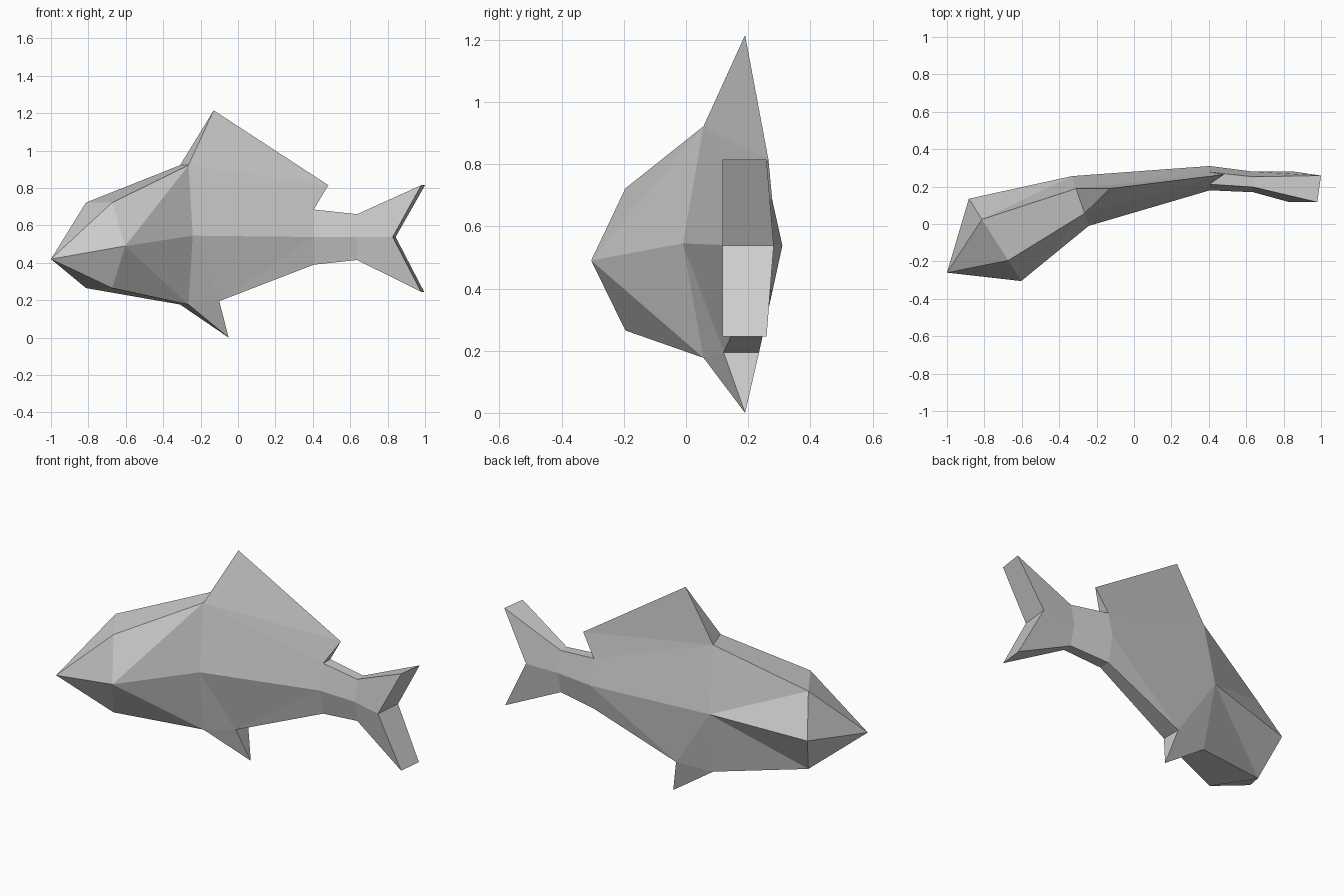
import bpy
import bmesh
from mathutils import Vector

cube = bpy.data.objects.get("Cube")
if cube:
    bpy.data.objects.remove(cube, do_unlink=True)

grey = bpy.data.materials.new("grey")
grey.use_nodes = True
colour = (0.6, 0.6, 0.6, 1)
grey.diffuse_color = colour
grey.node_tree.nodes["Principled BSDF"].inputs["Base Color"].default_value = colour

bm = bmesh.new()


def vert(*co):
    return bm.verts.new(co)


def pair(centre, half, z):
    """Vertices on the two flanks: first towards -y, then towards +y."""
    c, h = Vector(centre), Vector(half)
    return [vert(*(c + s * h), z) for s in (1, -1)]


def section(centre, half, top, mid, low):
    """Hexagonal body section, narrower along the back and belly."""
    narrow = Vector(half) * 0.5
    return {"top": pair(centre, narrow, top),
            "mid": pair(centre, half, mid),
            "low": pair(centre, narrow, low)}


def face(*verts):
    bm.faces.new(verts)


def bridge(a, b):
    """Strip between two vertex pairs across the back or belly."""
    face(a[0], b[0], b[1], a[1])


# Body sections along the bent spine
nose = vert(-1.0, -0.26, 0.42)
head = section((-0.743, -0.085), (0.14, -0.22), 0.722, 0.49, 0.265)
chest = section((-0.287, 0.123), (0.045, -0.133), 0.922, 0.545, 0.177)
rear = section((0.405, 0.245), (0, -0.065), 0.685, 0.538, 0.39)
stalk = section((0.637, 0.225), (0, -0.055), 0.66, 0.538, 0.415)

# Tail fin lobes and notch
tail = {"top": pair((0.99, 0.188), (-0.01, -0.071), 0.815),
        "mid": pair((0.835, 0.2), (-0.008, -0.082), 0.538),
        "low": pair((0.987, 0.188), (-0.008, -0.071), 0.245)}

# Fin tips
dorsal_peak = vert(-0.13, 0.19, 1.215)
dorsal_back = vert(0.483, 0.265, 0.815)
belly_tip = vert(-0.05, 0.19, 0)
belly_base = pair((-0.1, 0.178), (0, -0.057), 0.195)

for s in (0, 1):
    for edge in ("top", "low"):
        # Head and shoulder
        face(nose, head[edge][s], head["mid"][s])
        if s == 0:
            face(head["mid"][s], head[edge][s], chest[edge][s])
            face(head["mid"][s], chest[edge][s], chest["mid"][s])
        else:
            face(head["mid"][s], head[edge][s], chest["mid"][s])
            face(head[edge][s], chest[edge][s], chest["mid"][s])
        # Tail end
        for a, b in ((rear, stalk), (stalk, tail)):
            face(a["mid"][s], a[edge][s], b[edge][s], b["mid"][s])
    # Flank
    face(chest["mid"][s], chest["top"][s], rear["top"][s], rear["mid"][s])
    face(chest["mid"][s], chest["low"][s], belly_base[s])
    face(chest["mid"][s], belly_base[s], rear["mid"][s])
    face(belly_base[s], rear["low"][s], rear["mid"][s])
    # Fin sides
    face(chest["top"][s], dorsal_peak, dorsal_back)
    face(chest["top"][s], dorsal_back, rear["top"][s])
    face(chest["low"][s], belly_tip, belly_base[s])

# Back, belly and fin ends
for edge in ("top", "low"):
    face(nose, *head[edge])
    for a, b in ((head, chest), (rear, stalk), (stalk, tail)):
        bridge(a[edge], b[edge])
    bridge(tail["mid"], tail[edge])
bridge(belly_base, rear["low"])
face(*chest["top"], dorsal_peak)
face(*rear["top"], dorsal_back)
face(*chest["low"], belly_tip)
face(*belly_base, belly_tip)

bmesh.ops.recalc_face_normals(bm, faces=bm.faces[:])
mesh = bpy.data.meshes.new("fish_body")
bm.to_mesh(mesh)
bm.free()
mesh.materials.append(grey)
fish = bpy.data.objects.new("fish_body", mesh)
bpy.context.collection.objects.link(fish)
